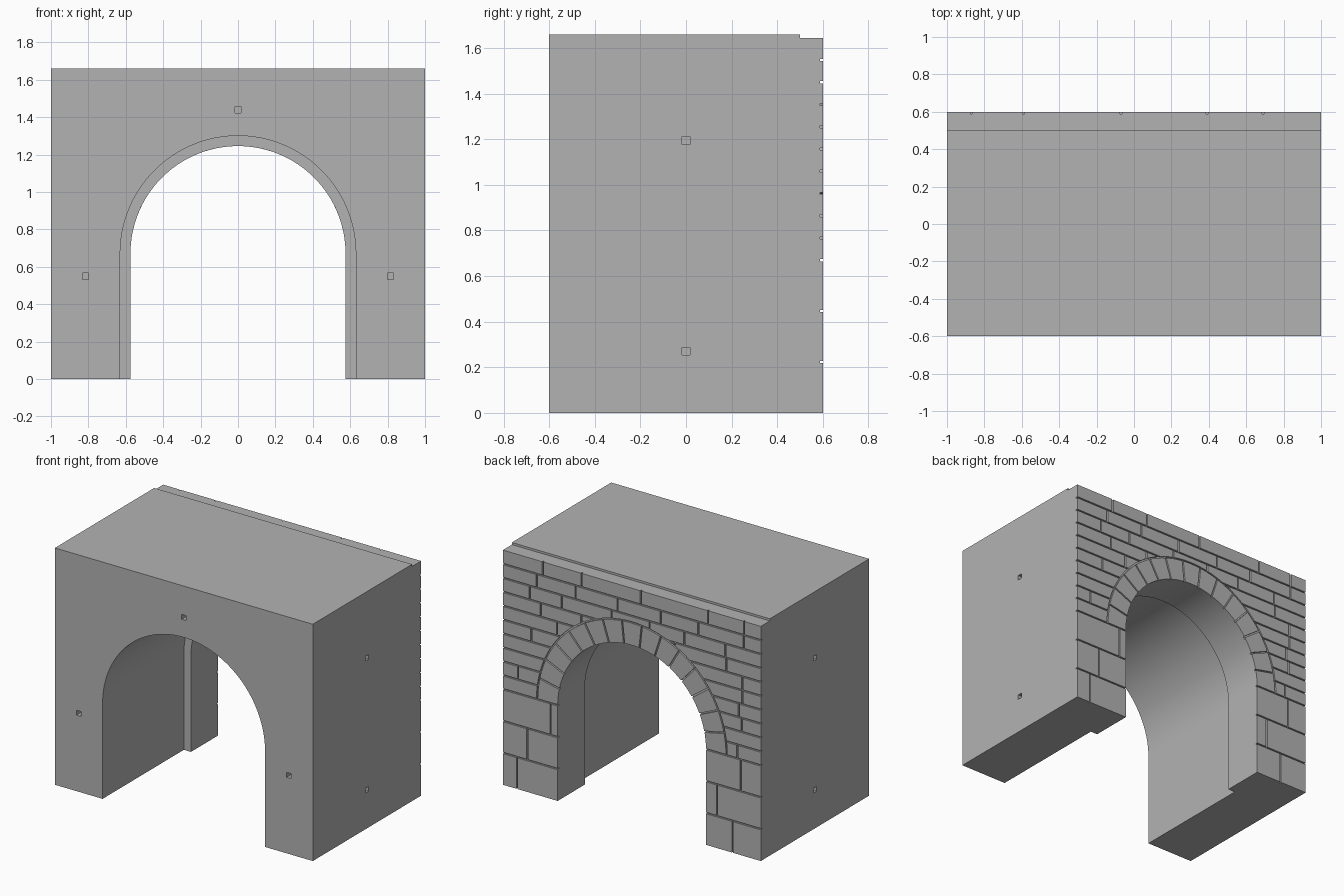
import bpy, bmesh, math, random

random.seed(4)
if "Cube" in bpy.data.objects:
    bpy.data.objects.remove(bpy.data.objects["Cube"], do_unlink=True)

SPRING = 0.67          # height where the arch begins
OPENING = 0.575        # radius of the masonry opening
TUNNEL = 0.63          # radius of the wider tunnel
RING = 0.73            # outer radius of the arch stones
BACK, BED = 0.6, 0.588 # stone face and mortar bed
TOP = 1.645
GAP = 0.01

stone = bpy.data.materials.new("stone_grey")
stone.use_nodes = True
grey = (0.45, 0.45, 0.45, 1)
stone.diffuse_color = grey
stone.node_tree.nodes["Principled BSDF"].inputs["Base Color"].default_value = grey


def finish(name, bm):
    bmesh.ops.recalc_face_normals(bm, faces=bm.faces)
    mesh = bpy.data.meshes.new(name)
    bm.to_mesh(mesh)
    bm.free()
    mesh.materials.append(stone)
    obj = bpy.data.objects.new(name, mesh)
    bpy.context.collection.objects.link(obj)
    return obj


def prism(bm, points, shift):
    """Extrude a closed outline along a vector."""
    face = bm.faces.new([bm.verts.new(p) for p in points])
    new = bmesh.ops.extrude_face_region(bm, geom=[face])["geom"]
    bmesh.ops.translate(bm, vec=shift, verts=[v for v in new if isinstance(v, bmesh.types.BMVert)])


def box(bm, x0, x1, y0, y1, z0, z1):
    prism(bm, [(x0, y0, z0), (x1, y0, z0), (x1, y0, z1), (x0, y0, z1)], (0, y1 - y0, 0))


def arc(r, a0, a1, y, n):
    angles = [a0 + (a1 - a0) * i / n for i in range(n + 1)]
    return [(r * math.cos(a), y, SPRING + r * math.sin(a)) for a in angles]


def arch_cutter(r, bottom, y0, y1):
    bm = bmesh.new()
    outline = [(-r, y0, bottom), (r, y0, bottom)] + arc(r, 0, math.pi, y0, 64)
    prism(bm, outline, (0, y1 - y0, 0))
    return finish("cutter", bm)


def cut(obj, cutter):
    mod = obj.modifiers.new("cut", "BOOLEAN")
    mod.operation, mod.solver, mod.object = "DIFFERENCE", "EXACT", cutter
    bpy.context.view_layer.objects.active = obj
    bpy.ops.object.modifier_apply(modifier=mod.name)
    bpy.data.objects.remove(cutter, do_unlink=True)


# Main block with a small step along the top of its back edge
bm = bmesh.new()
side = [(-BACK, 0), (BED, 0), (BED, TOP), (0.5, TOP), (0.5, 1.66), (-BACK, 1.66)]
prism(bm, [(-1, y, z) for y, z in side], (2, 0, 0))
body = finish("portal_block", bm)

# Narrow opening at the back, wider tunnel from the front
cut(body, arch_cutter(OPENING, -0.1, 0.2, 0.7))
cut(body, arch_cutter(TUNNEL, -0.1, -0.7, 0.3))

# Square peg holes in the front and both sides
bm = bmesh.new()
h, depth = 0.017, 0.05
for x, z in ((-0.815, 0.55), (0.815, 0.55), (0, 1.44)):
    box(bm, x - h, x + h, -0.7, depth - BACK, z - h, z + h)
for s in (-1, 1):
    for z in (0.27, 1.195):
        x0, x1 = sorted((s * (1 - depth), s * 1.1))
        box(bm, x0, x1, -h, h, z - h, z + h)
cut(body, finish("cutter", bm))


def course(bm, joints, z0, z1):
    """Lay one row of stones between the given joints."""
    for i, (a, b) in enumerate(zip(joints, joints[1:])):
        left = 0 if i == 0 else GAP / 2
        right = 0 if i == len(joints) - 2 else GAP / 2
        box(bm, a + left, b - right, BED, BACK, z0, z1)


# Large stones on the piers
bm = bmesh.new()
big = SPRING / 3
for row, (neg, pos) in enumerate(((-0.78, 0.89), (-0.66, 0.81), (-0.845, 0.63))):
    z0 = row * big + (GAP / 2 if row else 0)
    z1 = (row + 1) * big - GAP / 2
    course(bm, [-1, neg, -OPENING], z0, z1)
    course(bm, [OPENING, pos, 1], z0, z1)
finish("pier_stones", bm)

# Thin courses above, trimmed around the arch stones
bm = bmesh.new()
rows = 10
small = (TOP - SPRING) / rows
for row in range(rows):
    if row == rows - 1:
        joints = [-1, -0.87, -0.59, -0.07, 0.39, 0.69, 1]
    else:
        joints = [-1, -1 + random.uniform(0.12, 0.38)]
        while joints[-1] < 0.62:
            joints.append(joints[-1] + random.uniform(0.24, 0.42))
        if joints[-1] > 0.93:
            joints.pop()
        joints.append(1)
    z0 = SPRING + row * small + GAP / 2
    z1 = SPRING + (row + 1) * small - (GAP / 2 if row < rows - 1 else 0)
    course(bm, joints, z0, z1)
wall = finish("wall_stones", bm)
cut(wall, arch_cutter(RING + GAP, SPRING - 0.1, 0.5, 0.7))

# Wedge stones around the arch
bm = bmesh.new()
count = 15
step = math.pi / count
for i in range(count):
    a0, a1 = i * step, (i + 1) * step
    gi, go = GAP / 2 / OPENING, GAP / 2 / RING
    outline = arc(OPENING, a0 + gi, a1 - gi, BED, 4) + arc(RING, a1 - go, a0 + go, BED, 4)
    prism(bm, outline, (0, BACK - BED, 0))
finish("arch_stones", bm)

# Smooth the vault while keeping edges crisp
bpy.ops.object.select_all(action="DESELECT")
body.select_set(True)
bpy.context.view_layer.objects.active = body
bpy.ops.object.shade_smooth_by_angle(angle=math.radians(30))
